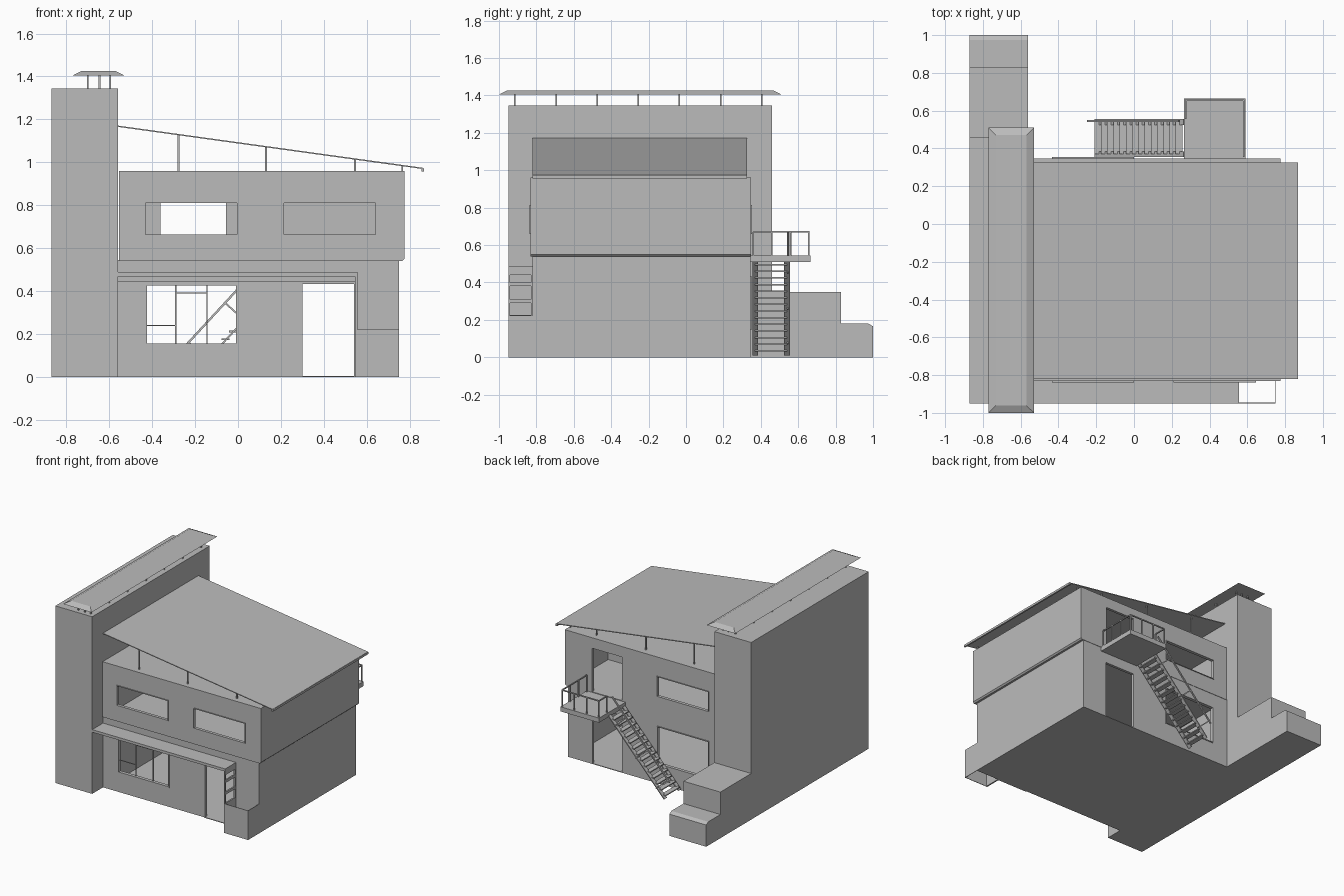
import bpy, bmesh
from mathutils import Vector

if "Cube" in bpy.data.objects:
    bpy.data.objects.remove(bpy.data.objects["Cube"], do_unlink=True)

grey = bpy.data.materials.new("plain grey")
grey.use_nodes = True
COLOUR = (0.5, 0.5, 0.5, 1)
grey.diffuse_color = COLOUR
grey.node_tree.nodes["Principled BSDF"].inputs["Base Color"].default_value = COLOUR


def finish(name, bm):
    bmesh.ops.recalc_face_normals(bm, faces=bm.faces)
    mesh = bpy.data.meshes.new(name)
    bm.to_mesh(mesh)
    bm.free()
    mesh.materials.append(grey)
    ob = bpy.data.objects.new(name, mesh)
    bpy.context.collection.objects.link(ob)
    return ob


def box(name, x, y, z):
    bm = bmesh.new()
    bmesh.ops.create_cube(bm, size=1)
    for v in bm.verts:
        v.co = [r[0] if c < 0 else r[1] for r, c in zip((x, y, z), v.co)]
    return finish(name, bm)


def prism(name, points, axis, lo, hi):
    """Extrude a 2D profile along x (axis 0) or y (axis 1); second value is z."""
    bm = bmesh.new()
    place = lambda a, z: (lo, a, z) if axis == 0 else (a, lo, z)
    face = bm.faces.new([bm.verts.new(place(*p)) for p in points])
    out = bmesh.ops.extrude_face_region(bm, geom=[face])["geom"]
    for v in out:
        if isinstance(v, bmesh.types.BMVert):
            v.co[axis] = hi
    return finish(name, bm)


def beam(name, a, b, w, d=None):
    """Straight bar from a to b."""
    a, b = Vector(a), Vector(b)
    ob = box(name, (-w / 2, w / 2), (-(d or w) / 2, (d or w) / 2), (0, (b - a).length))
    ob.rotation_euler = (b - a).to_track_quat("Z", "Y").to_euler()
    ob.location = a
    return ob


def cut(ob, *ranges):
    """Cut boxes out of a part."""
    for r in ranges:
        cutter = box("cutter", *r)
        mod = ob.modifiers.new("opening", "BOOLEAN")
        mod.operation, mod.solver, mod.object = "DIFFERENCE", "EXACT", cutter
        bpy.context.view_layer.objects.active = ob
        bpy.ops.object.modifier_apply(modifier=mod.name)
        bpy.data.objects.remove(cutter, do_unlink=True)


def frame(name, x, z, y, t):
    """Thin window frame standing in the xz plane."""
    ob = box(name, x, y, z)
    cut(ob, ((x[0] + t, x[1] - t), (y[0] - 1, y[1] + 1), (z[0] + t, z[1] - t)))


# Shared opening sizes
WIN_X, DOOR_X, RIGHT_X = (-0.435, 0), (0.295, 0.545), (0.21, 0.645)
LOW_Z, UP_Z = (0.145, 0.435), (0.66, 0.815)
FRONT, BACK, THROUGH = (-1, -0.6), (0.2, 0.6), (-1, 0.6)

# Tall side tower with its stepped tail
prism("tower", [(-0.95, 0), (1, 0), (1, 0.165), (0.975, 0.18), (0.83, 0.18),
                (0.83, 0.35), (0.46, 0.35), (0.46, 1.345), (-0.95, 1.345)], 0, -0.87, -0.56)

# Hipped tower cap on posts
bm = bmesh.new()
bmesh.ops.create_cube(bm, size=1)
for v in bm.verts:
    inset = 0.04 if v.co.z > 0 else 0
    v.co = (-0.65 + (0.12 - inset) * (1 if v.co.x > 0 else -1),
            -0.245 + (0.755 - inset) * (1 if v.co.y > 0 else -1),
            1.425 if v.co.z > 0 else 1.405)
finish("tower_cap", bm)
for i in range(7):
    y = -0.915 + i * 0.22
    for x in (-0.7, -0.645, -0.595) if i in (0, 6) else (-0.7, -0.595):
        beam("cap_post", (x, y, 1.34), (x, y, 1.41), 0.008)

# Ground floor shell
ground = box("ground_floor", (-0.56, 0.75), (-0.82, 0.345), (0, 0.545))
cut(ground, ((-0.54, 0.73), (-0.8, 0.325), (0.005, 0.52)),
    (WIN_X, THROUGH, LOW_Z), (DOOR_X, THROUGH, (0.005, 0.435)))

# Upper floor shell
upper = prism("upper_floor", [(-0.555, 0.54), (0.765, 0.54), (0.775, 0.55),
                              (0.775, 0.96), (-0.555, 0.96)], 1, -0.832, 0.348)
cut(upper, ((-0.535, 0.755), (-0.812, 0.328), (0.55, 0.94)),
    (WIN_X, THROUGH, UP_Z), (RIGHT_X, FRONT, UP_Z), (DOOR_X, BACK, (0.55, 0.88)))
partition = box("upper_partition", (-0.54, 0.76), (-0.16, -0.145), (0.545, 0.945))
cut(partition, ((-0.36, -0.055), FRONT[:1] + BACK[1:], (0.551, 0.85)))

# Window and door frames
for x in (WIN_X, RIGHT_X):
    frame("upper_window_frame", x, UP_Z, (-0.838, -0.815), 0.004)
frame("upper_back_frame", WIN_X, UP_Z, (0.33, 0.354), 0.004)
frame("lower_window_frame", WIN_X, LOW_Z, (-0.826, -0.8), 0.01)
frame("lower_back_frame", WIN_X, LOW_Z, (0.325, 0.35), 0.006)
frame("front_door_frame", DOOR_X, (-0.0, 0.437), (-0.826, -0.8), 0.005)
for x in (-0.29, -0.145):
    beam("mullion", (x, -0.81, 0.15), (x, -0.81, 0.43), 0.005)
for x0, x1, z in ((-0.43, -0.29, 0.24), (-0.29, -0.145, 0.39)):
    beam("glazing_bar", (x0, -0.81, z), (x1, -0.81, z), 0.005)

# Sloping main roof with gutter lip and posts
prism("roof", [(-0.56, 1.165), (0.865, 0.968), (0.865, 0.974), (-0.56, 1.171)], 1, -0.82, 0.325)
box("roof_gutter", (0.855, 0.867), (-0.82, 0.325), (0.956, 0.972))
for x in (-0.277, 0.13, 0.545, 0.765):
    for y in (-0.79, 0.295):
        beam("roof_post", (x, y, 0.95), (x, y, 1.168 - (x + 0.56) * 0.138), 0.008)

# Front canopy, lattice support and open planter
box("canopy", (-0.56, 0.557), (-0.95, -0.815), (0.468, 0.488))
box("canopy_lintel", (-0.56, 0.55), (-0.83, -0.815), (0.442, 0.47))
support = box("canopy_support", (0.546, 0.557), (-0.95, -0.82), (0, 0.47))
for z in ((0.225, 0.29), (0.31, 0.38), (0.4, 0.44)):
    cut(support, ((0.5, 0.6), (-0.94, -0.83), z))
box("planter_front", (0.55, 0.75), (-0.95, -0.946), (0, 0.222))
box("planter_side", (0.746, 0.75), (-0.95, -0.82), (0, 0.222))

# Rear balcony with railing
box("balcony_slab", (0.265, 0.59), (0.34, 0.665), (0.51, 0.545))
RAIL = 0.67
corners = [(0.582, 0.36), (0.582, 0.655), (0.273, 0.655), (0.273, 0.56)]
for (ax, ay), (bx, by) in zip(corners, corners[1:]):
    beam("balcony_rail", (ax, ay, RAIL), (bx, by, RAIL), 0.008)
    steps = 3 if abs(ax - bx) + abs(ay - by) > 0.2 else 1
    for i in range(steps + 1):
        t = i / steps
        x, y = ax + (bx - ax) * t, ay + (by - ay) * t
        beam("balcony_post", (x, y, 0.54), (x, y, RAIL), 0.008)

# Rear stair with stringers, treads and a handrail
for y in (0.37, 0.54):
    beam("stair_stringer", (-0.205, y, 0.012), (0.265, y, 0.52), 0.03, 0.008)
TREADS = 14
for i in range(TREADS):
    x, z = -0.19 + i * 0.033, 0.03 + i * 0.0355
    box("stair_tread", (x - 0.018, x + 0.018), (0.37, 0.54), (z, z + 0.008))
beam("stair_handrail", (-0.245, 0.545, 0.145), (0.24, 0.545, 0.67), 0.01)
for x in (-0.23, -0.06, 0.12):
    z = 0.145 + (x + 0.245) * 1.08
    beam("handrail_post", (x, 0.545, z), (x + 0.1, 0.545, z - 0.09), 0.008)
